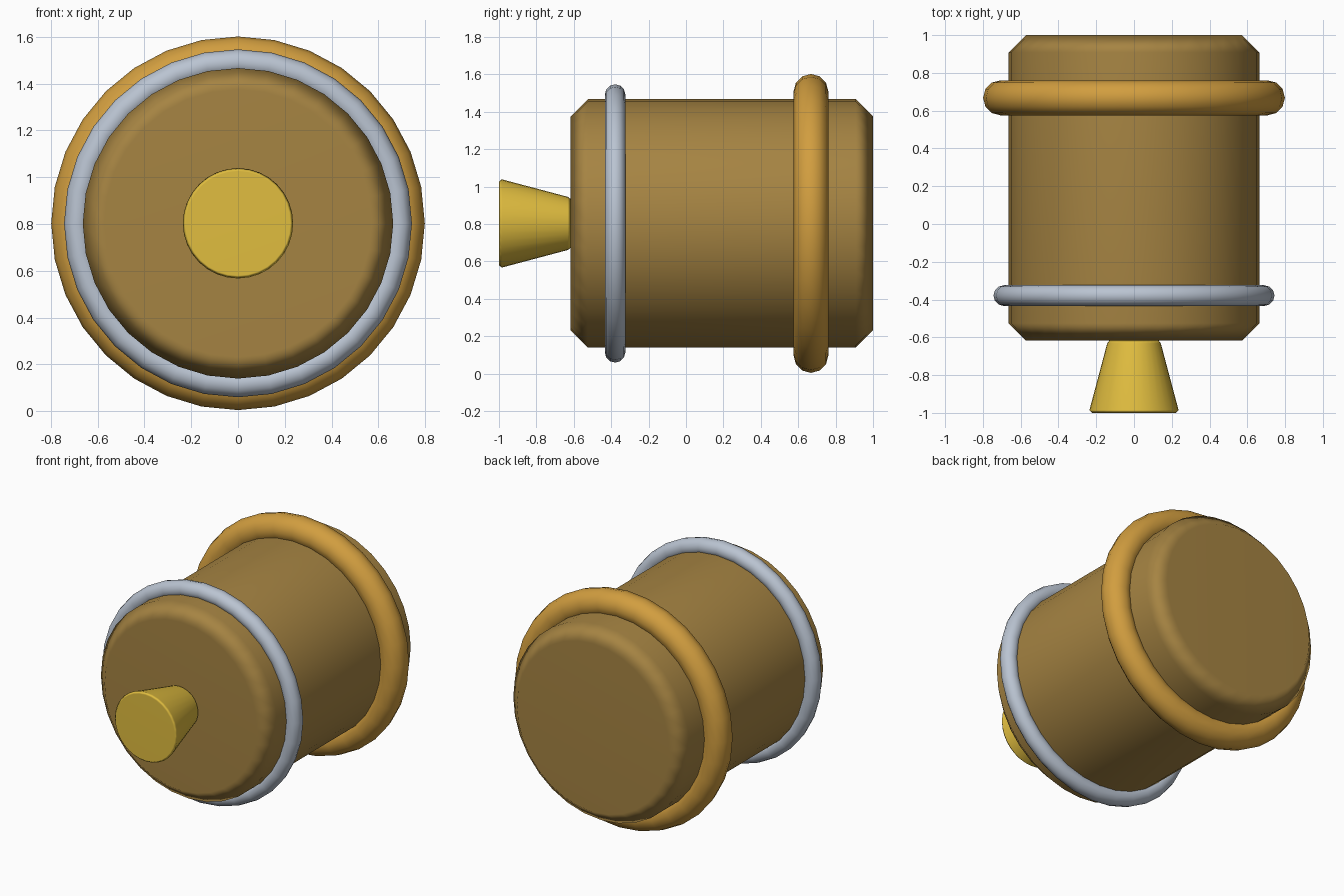
import bpy, bmesh
from math import pi, sin, cos, radians

if "Cube" in bpy.data.objects:
    bpy.data.objects.remove(bpy.data.objects["Cube"])

AXIS_Z = 0.803


def finish(obj, color):
    mat = bpy.data.materials.new(obj.name + "_paint")
    mat.diffuse_color = (*color, 1)
    mat.use_nodes = True
    mat.node_tree.nodes["Principled BSDF"].inputs["Base Color"].default_value = mat.diffuse_color
    obj.data.materials.append(mat)
    bpy.ops.object.select_all(action='DESELECT')
    obj.select_set(True)
    bpy.context.view_layer.objects.active = obj
    bpy.ops.object.shade_smooth_by_angle(angle=radians(60))
    return obj


def turned(name, profile, color, sides=32):
    """Solid of revolution about the y axis from (y, radius) points, front to back."""
    bm = bmesh.new()
    rings = [[bm.verts.new((r * sin(2 * pi * i / sides), y,
                            AXIS_Z + r * cos(2 * pi * i / sides)))
              for i in range(sides)] for y, r in profile]
    for a, b in zip(rings, rings[1:]):
        for i in range(sides):
            j = (i + 1) % sides
            bm.faces.new((a[i], a[j], b[j], b[i]))
    bm.faces.new(rings[0])
    bm.faces.new(rings[-1])
    bmesh.ops.recalc_face_normals(bm, faces=bm.faces)
    mesh = bpy.data.meshes.new(name)
    bm.to_mesh(mesh)
    bm.free()
    obj = bpy.data.objects.new(name, mesh)
    bpy.context.collection.objects.link(obj)
    finish(obj, color)
    # Keep caps and walls flat-lit so only the chamfers blend
    mod = obj.modifiers.new("weighted_normals", 'WEIGHTED_NORMAL')
    mod.keep_sharp = True
    return obj


def hoop(name, y, major, minor, color):
    bpy.ops.mesh.primitive_torus_add(
        location=(0, y, AXIS_Z), rotation=(pi / 2, 0, 0),
        major_radius=major, minor_radius=minor,
        major_segments=32, minor_segments=12)
    obj = bpy.context.object
    obj.name = name
    return finish(obj, color)


# Chamfered drum
turned("barrel_body", [(-0.617, 0.572), (-0.525, 0.664),
                       (0.908, 0.664), (1.0, 0.572)], (0.38, 0.23, 0.055))

# Flared knob on the front face
turned("front_knob", [(-1.0, 0.223), (-0.985, 0.236),
                      (-0.632, 0.142), (-0.616, 0.130)], (0.75, 0.51, 0.05))

# Hoops around the drum
hoop("front_hoop", -0.379, 0.689, 0.055, (0.49, 0.55, 0.64))
hoop("rear_hoop", 0.668, 0.706, 0.093, (0.64, 0.34, 0.05))
